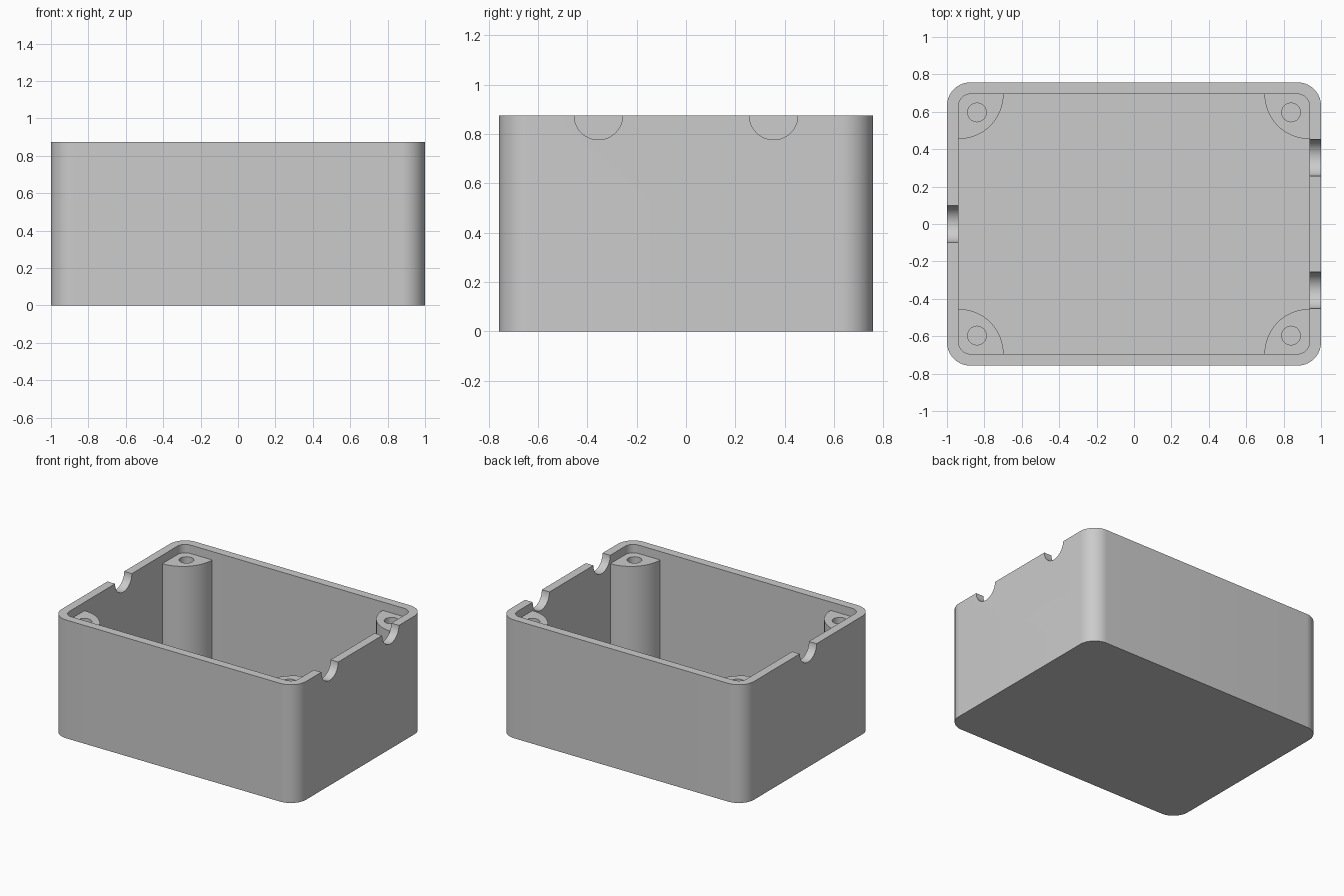
import bpy
import bmesh
from math import cos, sin, pi
from mathutils import Matrix

cube = bpy.data.objects.get("Cube")
if cube:
    bpy.data.objects.remove(cube, do_unlink=True)

# Main dimensions
HALF_X, HALF_Y, HEIGHT = 1.0, 0.757, 0.875
WALL, RADIUS = 0.0625, 0.125
IN_X, IN_Y, IN_R = HALF_X - WALL, HALF_Y - WALL, RADIUS - WALL
POST_TOP, POST_R = HEIGHT - WALL, 0.24
HOLE_INSET, HOLE_R = 0.098, 0.05
NOTCH_R = 0.098

grey = bpy.data.materials.new("light grey plastic")
grey.use_nodes = True
grey.diffuse_color = (0.6, 0.6, 0.6, 1)
grey.node_tree.nodes["Principled BSDF"].inputs["Base Color"].default_value = (0.6, 0.6, 0.6, 1)


def arc(cx, cy, r, start, end, steps=16):
    angles = [start + (end - start) * i / steps for i in range(steps + 1)]
    return [(cx + r * cos(a), cy + r * sin(a)) for a in angles]


def rounded_rect(hx, hy, r):
    points = []
    for i, (sx, sy) in enumerate([(1, 1), (-1, 1), (-1, -1), (1, -1)]):
        points += arc(sx * (hx - r), sy * (hy - r), r, i * pi / 2, (i + 1) * pi / 2)
    return points


def make_object(name, bm):
    bmesh.ops.recalc_face_normals(bm, faces=bm.faces)
    mesh = bpy.data.meshes.new(name)
    bm.to_mesh(mesh)
    bm.free()
    mesh.materials.append(grey)
    obj = bpy.data.objects.new(name, mesh)
    bpy.context.collection.objects.link(obj)
    return obj


def prism(name, points, z0, z1):
    bm = bmesh.new()
    base = bm.faces.new([bm.verts.new((x, y, z0)) for x, y in points])
    top = bmesh.ops.extrude_face_region(bm, geom=[base], use_keep_orig=True)["geom"]
    verts = [g for g in top if isinstance(g, bmesh.types.BMVert)]
    bmesh.ops.translate(bm, verts=verts, vec=(0, 0, z1 - z0))
    return make_object(name, bm)


def apply_modifier(obj, mod):
    bpy.ops.object.select_all(action='DESELECT')
    bpy.context.view_layer.objects.active = obj
    obj.select_set(True)
    bpy.ops.object.modifier_apply(modifier=mod.name)


def cut(obj, cutter):
    cutter.hide_render = True
    mod = obj.modifiers.new("cut", 'BOOLEAN')
    mod.operation, mod.solver, mod.object = 'DIFFERENCE', 'EXACT', cutter
    apply_modifier(obj, mod)
    bpy.data.objects.remove(cutter, do_unlink=True)


def smooth(obj):
    bpy.ops.object.select_all(action='DESELECT')
    bpy.context.view_layer.objects.active = obj
    obj.select_set(True)
    bpy.ops.object.shade_smooth_by_angle(angle=pi / 6)


# Open box with rounded corners
box = prism("box_shell", rounded_rect(HALF_X, HALF_Y, RADIUS), 0, HEIGHT)
cut(box, prism("cavity_cutter", rounded_rect(IN_X, IN_Y, IN_R), WALL, HEIGHT + 0.1))

# Half-round cable notches in the rim: two on the left wall, one on the right
for x, y in [(1, 0.355), (1, -0.355), (-1, 0)]:
    bm = bmesh.new()
    place = Matrix.Translation((x * (HALF_X - WALL / 2), y, HEIGHT)) @ Matrix.Rotation(pi / 2, 4, 'Y')
    bmesh.ops.create_cone(bm, cap_ends=True, segments=48, radius1=NOTCH_R, radius2=NOTCH_R,
                          depth=WALL * 2, matrix=place)
    cut(box, make_object("notch_cutter", bm))
smooth(box)

# Quarter-round screw posts, sunk slightly into the walls and floor
SINK = 0.02
outline = arc(IN_X, IN_Y, POST_R, pi, 1.5 * pi, 24)
outline += [(IN_X + SINK, IN_Y - POST_R)]
outline += arc(IN_X - IN_R, IN_Y - IN_R, IN_R + SINK, 0, pi / 2, 8)
outline += [(IN_X - POST_R, IN_Y + SINK)]
posts = prism("corner_screw_posts", outline, WALL - SINK, POST_TOP)
hole = arc(IN_X - HOLE_INSET, IN_Y - HOLE_INSET, HOLE_R, 0, 2 * pi, 32)[:-1]
cut(posts, prism("hole_cutter", hole, WALL, HEIGHT))

mirror = posts.modifiers.new("mirror", 'MIRROR')
mirror.use_axis = (True, True, False)
mirror.use_clip = False
mirror.use_mirror_merge = False
apply_modifier(posts, mirror)
smooth(posts)
